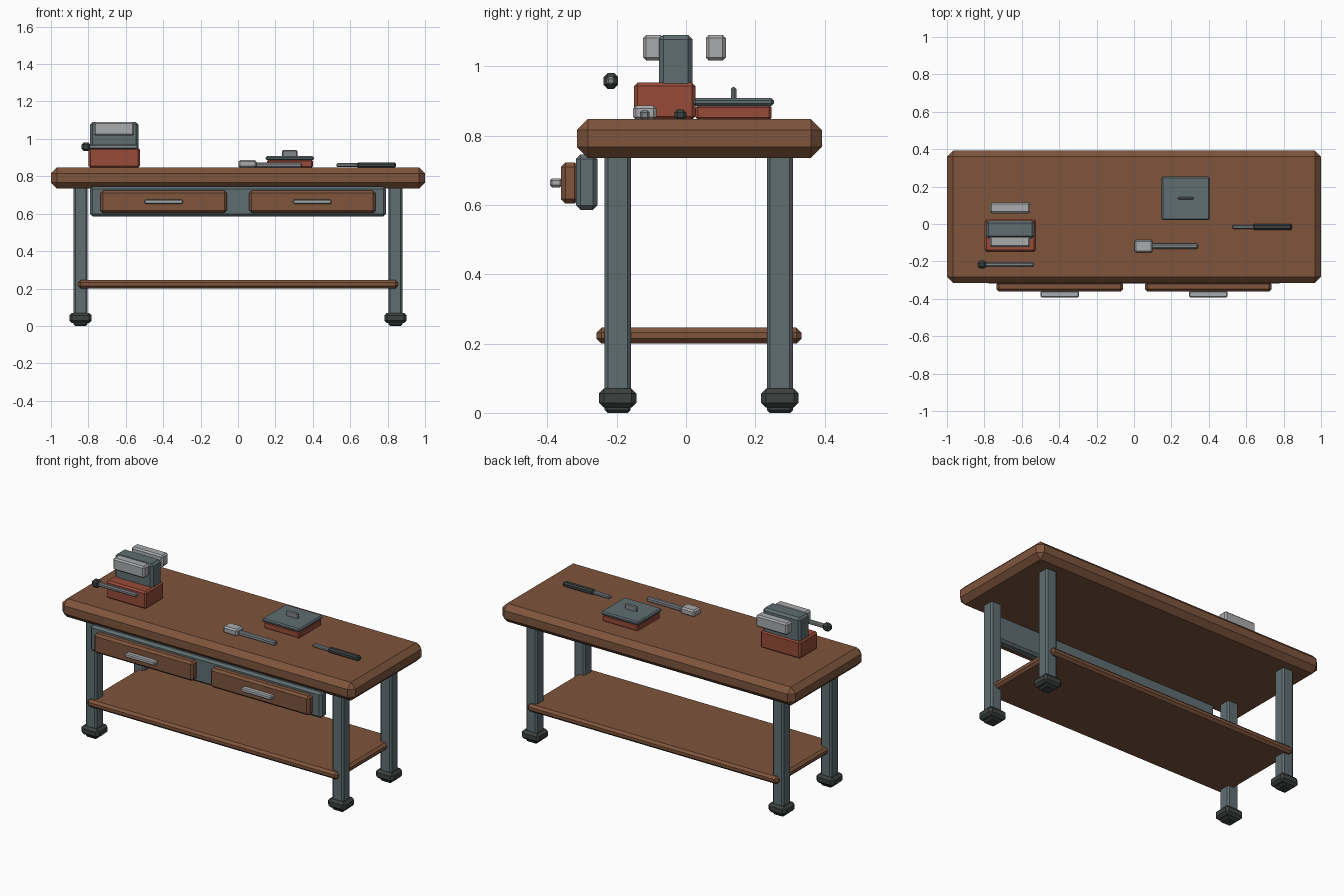
import bpy, bmesh
from mathutils import Vector

cube = bpy.data.objects.get("Cube")
if cube:
    bpy.data.objects.remove(cube, do_unlink=True)


def material(name, rgb):
    m = bpy.data.materials.new(name)
    m.use_nodes = True
    m.diffuse_color = (*rgb, 1)
    m.node_tree.nodes["Principled BSDF"].inputs["Base Color"].default_value = (*rgb, 1)
    return m


wood = material("brown wood", (0.21, 0.09, 0.046))
slate = material("slate painted metal", (0.115, 0.155, 0.165))
red = material("red painted metal", (0.31, 0.07, 0.04))
steel = material("light steel", (0.40, 0.41, 0.42))
grey = material("mid grey steel", (0.22, 0.24, 0.25))
dark = material("dark rubber", (0.045, 0.055, 0.05))


def box(name, mat, x, y, z, bevel):
    """Chamfered box spanning the given (low, high) ranges."""
    low, high = (Vector(c) for c in zip(x, y, z))
    bm = bmesh.new()
    bmesh.ops.create_cube(bm, size=1)
    for v in bm.verts:
        v.co = Vector(a * b for a, b in zip(v.co, high - low))
    bmesh.ops.bevel(bm, geom=bm.edges[:], offset=bevel, segments=1,
                    affect='EDGES', clamp_overlap=True)
    mesh = bpy.data.meshes.new(name)
    bm.to_mesh(mesh)
    bm.free()
    mesh.materials.append(mat)
    ob = bpy.data.objects.new(name, mesh)
    ob.location = (low + high) / 2
    bpy.context.collection.objects.link(ob)
    return ob


def span(centre, width):
    return centre - width / 2, centre + width / 2


# Table top and lower shelf
box("table_top", wood, (-1, 1), (-0.315, 0.392), (0.735, 0.848), 0.032)
box("lower_shelf", wood, (-0.855, 0.855), (-0.258, 0.333), (0.2, 0.246), 0.014)

# Legs and feet
for side, x in (("left", 0.842), ("right", -0.842)):
    for end, y in (("front", -0.197), ("back", 0.271)):
        box(f"{end}_{side}_leg", slate, span(x, 0.076), span(y, 0.076), (0.01, 0.745), 0.01)
        box(f"{end}_{side}_foot", dark, span(x, 0.12), span(y, 0.108), (0.015, 0.07), 0.014)
        box(f"{end}_{side}_foot_pad", dark, span(x, 0.075), span(y, 0.075), (0, 0.03), 0.008)

# Apron with two drawers
box("drawer_apron", slate, (-0.79, 0.79), (-0.318, -0.256), (0.586, 0.745), 0.013)
for side, x in (("left", 0.397), ("right", -0.397)):
    box(f"{side}_drawer", wood, span(x, 0.676), (-0.361, -0.308), (0.604, 0.723), 0.013)
    box(f"{side}_drawer_handle", steel, span(x, 0.205), (-0.393, -0.358), (0.651, 0.677), 0.006)

# Bench vise
box("vise_base", red, (-0.798, -0.525), (-0.15, 0.027), (0.845, 0.953), 0.01)
box("vise_body", slate, (-0.79, -0.533), (-0.078, 0.019), (0.93, 1.091), 0.013)
box("vise_front_jaw", steel, (-0.77, -0.555), (-0.124, -0.064), (1.017, 1.09), 0.009)
box("vise_back_jaw", steel, (-0.77, -0.555), (0.057, 0.115), (1.017, 1.09), 0.009)
box("vise_bar", grey, (-0.82, -0.534), span(-0.217, 0.024), span(0.958, 0.024), 0.006)
box("vise_bar_knob", dark, (-0.837, -0.789), span(-0.217, 0.042), span(0.958, 0.046), 0.012)

# Small lidded tool box
box("tool_box", red, (0.156, 0.4), (0.028, 0.247), (0.845, 0.888), 0.007)
box("tool_box_lid", slate, (0.148, 0.405), (0.021, 0.254), (0.886, 0.908), 0.007)
box("tool_box_handle", grey, (0.236, 0.318), (0.13, 0.145), (0.9, 0.94), 0.005)

# Hammer
box("hammer_head", steel, (0.003, 0.1), (-0.153, -0.085), (0.845, 0.887), 0.009)
box("hammer_handle", grey, (0.09, 0.343), span(-0.119, 0.027), (0.846, 0.873), 0.006)

# Screwdriver
box("screwdriver_shaft", grey, (0.526, 0.65), span(-0.016, 0.023), span(0.86, 0.02), 0.005)
box("screwdriver_handle", dark, (0.635, 0.844), span(-0.016, 0.034), span(0.86, 0.03), 0.008)
